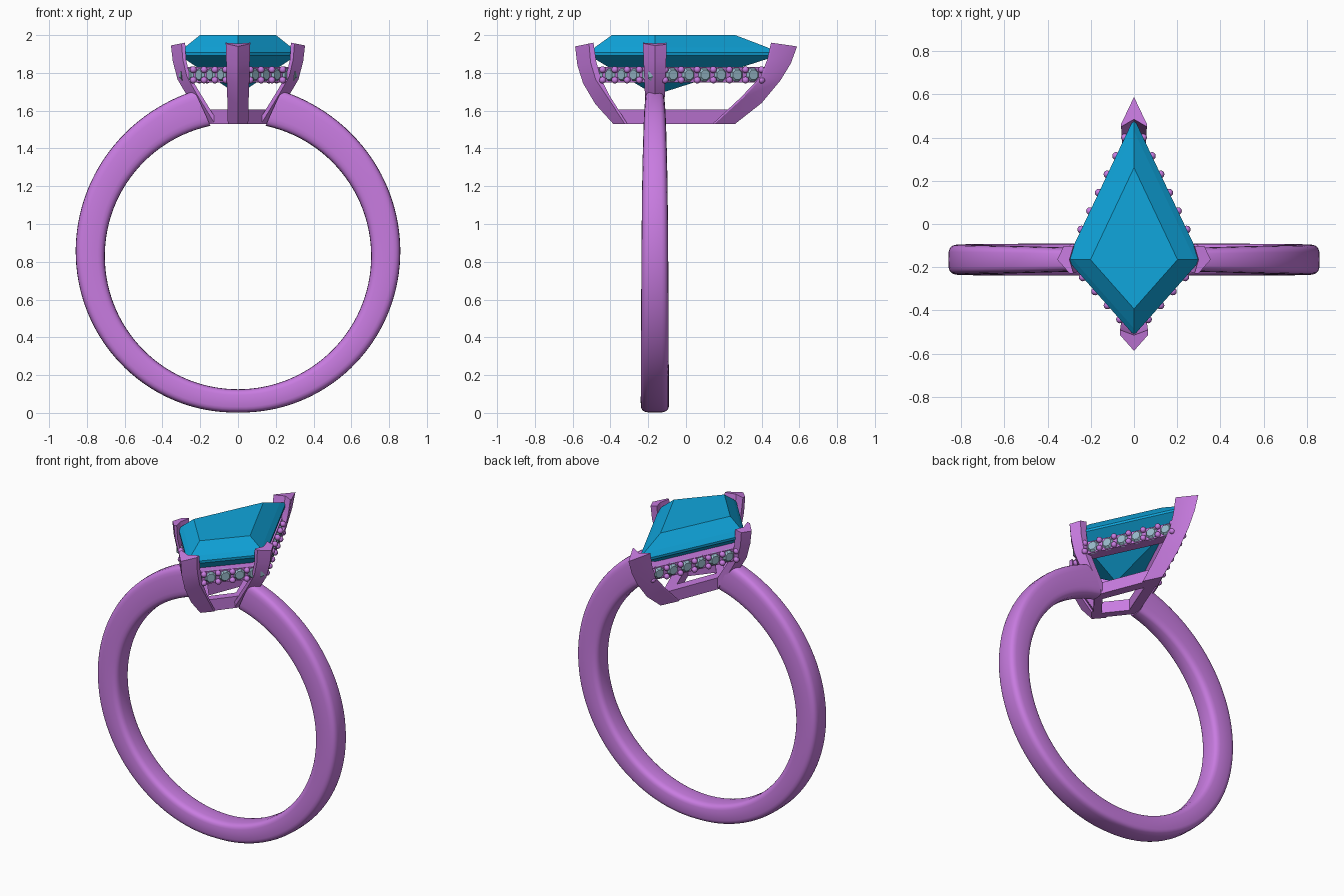
import bpy, bmesh, math
from mathutils import Vector, Matrix

if "Cube" in bpy.data.objects:
    bpy.data.objects.remove(bpy.data.objects["Cube"])

def material(name, rgb):
    m = bpy.data.materials.new(name)
    m.diffuse_color = (*rgb, 1)
    m.use_nodes = True
    m.node_tree.nodes["Principled BSDF"].inputs["Base Color"].default_value = m.diffuse_color
    return m

METAL = material("metal", (0.58, 0.2, 0.75))
BLUE = material("blue_stone", (0.005, 0.38, 0.72))
PALE = material("pale_stone", (0.31, 0.48, 0.58))
MID = -0.165                                   # y of the band and the widest part of the kite
CORNERS = [(0.31, MID), (0, 0.49), (-0.31, MID), (0, -0.515)]

def finish(name, bm, mat, smooth=None):
    bmesh.ops.recalc_face_normals(bm, faces=bm.faces)
    me = bpy.data.meshes.new(name)
    bm.to_mesh(me)
    bm.free()
    me.materials.append(mat)
    ob = bpy.data.objects.new(name, me)
    bpy.context.collection.objects.link(ob)
    if smooth:
        bpy.ops.object.select_all(action='DESELECT')
        bpy.context.view_layer.objects.active = ob
        ob.select_set(True)
        bpy.ops.object.shade_smooth_by_angle(angle=math.radians(smooth))
    return ob

def loft(name, rings, mat, smooth=None, closed=False):
    """Skin a list of equal-length rings; cap the ends unless it is closed."""
    bm = bmesh.new()
    vs = [[bm.verts.new(p) for p in r] for r in rings]
    n = len(vs[0])
    pairs = list(zip(vs, vs[1:])) + ([(vs[-1], vs[0])] if closed else [])
    for a, b in pairs:
        for i in range(n):
            j = (i + 1) % n
            bm.faces.new((a[i], a[j], b[j], b[i]))
    if not closed:
        bm.faces.new(vs[0])
        bm.faces.new(vs[-1])
    return finish(name, bm, mat, smooth)

def kite(s, z, corners=CORNERS):
    return [(x * s, MID + (y - MID) * s, z) for x, y in corners]

# Centre stone: stepped crown, thin girdle, pointed pavilion
loft("centre_stone", [kite(s, z) for s, z in
     [(0.65, 2.0), (0.91, 1.935), (1, 1.908), (1, 1.893), (0.01, 1.685)]], BLUE)

# Band: rounded-box section swept round the finger, thicker and narrower at the shoulders
def band_ring(deg):
    a = math.radians(deg)
    t = abs(deg) / 168
    r_in, r_out = 0.705, 0.828 + 0.05 * t + 0.027 * t ** 3
    half_w = 0.075 - 0.005 * t - 0.018 * t ** 4
    ring = []
    for k in range(24):
        p = 2 * math.pi * k / 24
        c, s = math.cos(p), math.sin(p)
        u = math.copysign(abs(c) ** 0.5, c)
        v = math.copysign(abs(s) ** 0.5, s)
        r = (r_in + r_out) / 2 + u * (r_out - r_in) / 2
        b = a - math.copysign(0.05 * (u + 1) / 2 * t ** 8, a)
        ring.append((r * math.sin(b), MID + v * half_w, 0.83 - r * math.cos(b)))
    return ring

loft("band", [band_ring(-168 + 336 * i / 112) for i in range(113)], METAL, 40)

# Lower gallery rail
BASE = [(0.165, MID), (0, 0.25), (-0.165, MID), (0, -0.375)]
loft("base_rail", [kite(1, 1.53, BASE), kite(1, 1.605, BASE),
                   kite(0.62, 1.605, BASE), kite(0.62, 1.53, BASE)], METAL, closed=True)

# Upper rail that carries the small stones
loft("halo_rail", [kite(0.95, 1.75), kite(0.95, 1.83),
                   kite(0.70, 1.83), kite(0.70, 1.75)], METAL, closed=True)

# V-shaped prongs; stations are (outer, inner, z outer, z inner, half width)
def prong(name, stations, place, slopes):
    rings = []
    for o, i, zo, zi, w in stations:
        def at(d, side):
            f = (o - d) / (o - i)
            x, y = place(d, side)
            return (x, y, zo + (zi - zo) * f)
        wing = [max(o - w * s, i + 0.012) for s in slopes]
        rings.append([at(o, 0), at(wing[0], w), at(i, w),
                      at(i + (o - i) * 0.25, 0), at(i, -w), at(wing[1], -w)])
    loft(name, rings, METAL, 30)

prong("front_prong",
      [(0.587, 0.49, 1.94, 1.96, 0.065), (0.575, 0.475, 1.84, 1.86, 0.062),
       (0.545, 0.45, 1.745, 1.77, 0.06), (0.48, 0.405, 1.635, 1.68, 0.057),
       (0.385, 0.31, 1.53, 1.53, 0.054)],
      lambda d, s: (s, -d), (1.13, 1.13))
prong("back_prong",
      [(0.588, 0.45, 1.94, 1.96, 0.06), (0.555, 0.43, 1.85, 1.87, 0.058),
       (0.5, 0.395, 1.76, 1.78, 0.056), (0.4, 0.29, 1.64, 1.67, 0.054),
       (0.26, 0.14, 1.53, 1.53, 0.052)],
      lambda d, s: (s, d), (2.11, 2.11))
for side, nm in ((1, "right_prong"), (-1, "left_prong")):
    prong(nm,
          [(0.355, 0.28, 1.945, 1.96, 0.063), (0.345, 0.275, 1.86, 1.87, 0.06),
           (0.32, 0.255, 1.765, 1.785, 0.056), (0.27, 0.205, 1.68, 1.7, 0.053),
           (0.165, 0.1, 1.53, 1.53, 0.048)],
          lambda d, s, k=side: (k * d, MID + s), (0.47, 0.886))

# Small stones and bead grips along each edge of the upper rail
gems, beads = bmesh.new(), bmesh.new()
def edge(tip, first, step, count, side):
    a, b = Vector((0, tip, 0)), Vector((side * 0.31, MID, 0))
    out = (b - a).normalized().cross(Vector((0, 0, 1)))
    if out.x * side < 0:
        out = -out
    turn = out.to_track_quat('Z', 'Y').to_matrix().to_4x4()
    for i in range(count + 1):
        g = a.lerp(b, first + step * (i - 0.5)) - out * 0.012
        g.z = 1.79
        bmesh.ops.create_cone(gems, cap_ends=True, segments=8, radius1=0.045, radius2=0.027,
                              depth=0.024, matrix=Matrix.Translation(g) @ turn
                              @ Matrix.Rotation(math.pi / 8, 4, 'Z'))
        if i < count:
            for z in (1.762, 1.817):
                p = a.lerp(b, first + step * i)
                p.z = z
                bmesh.ops.create_uvsphere(beads, u_segments=12, v_segments=8, radius=0.018,
                                          matrix=Matrix.Translation(p))

for side in (1, -1):
    edge(0.49, 0.137, 0.13, 7, side)
    edge(-0.515, 0.21, 0.185, 4, side)
finish("halo_stones", gems, PALE)
finish("bead_grips", beads, METAL, 60)
